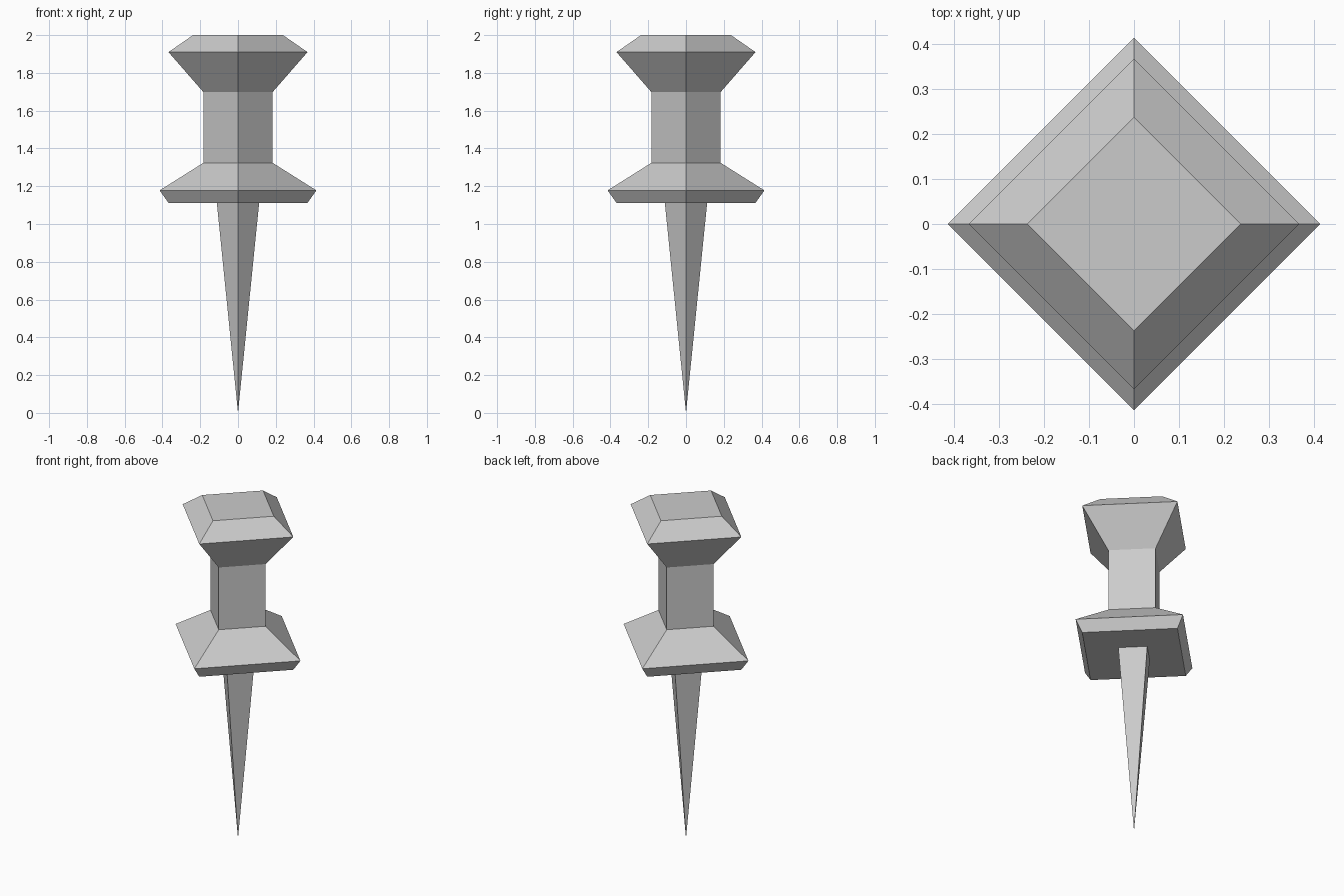
import bpy
import bmesh
import math

if "Cube" in bpy.data.objects:
    bpy.data.objects.remove(bpy.data.objects["Cube"])

SIDES = 4
PIN_R, PIN_Z = 0.112, 1.112


def lathe(name, profile, cap_top=False):
    """Four-sided revolve of (radius, z) points from bottom to top, corners on the axes."""
    bm = bmesh.new()
    rings = []
    for r, z in profile:
        if r == 0:
            rings.append([bm.verts.new((0, 0, z))] * SIDES)
        else:
            rings.append([bm.verts.new((r * math.cos(i * math.tau / SIDES),
                                        r * math.sin(i * math.tau / SIDES), z))
                          for i in range(SIDES)])
    for low, high in zip(rings, rings[1:]):
        for i in range(SIDES):
            j = (i + 1) % SIDES
            corners = dict.fromkeys((low[i], low[j], high[j], high[i]))
            bm.faces.new(list(corners))
    if cap_top:
        bm.faces.new(rings[-1])
    mesh = bpy.data.meshes.new(name)
    bm.to_mesh(mesh)
    bm.free()
    obj = bpy.data.objects.new(name, mesh)
    bpy.context.collection.objects.link(obj)
    return obj


# Handle: flange, neck and flared head, with the underside meeting the needle
lathe("handle", [(PIN_R, PIN_Z), (0.368, PIN_Z), (0.415, 1.178), (0.183, 1.324),
                 (0.183, 1.698), (0.368, 1.91), (0.238, 2.0)], cap_top=True)

# Needle: tapers to a point on the floor
lathe("needle", [(0, 0), (PIN_R, PIN_Z)])
